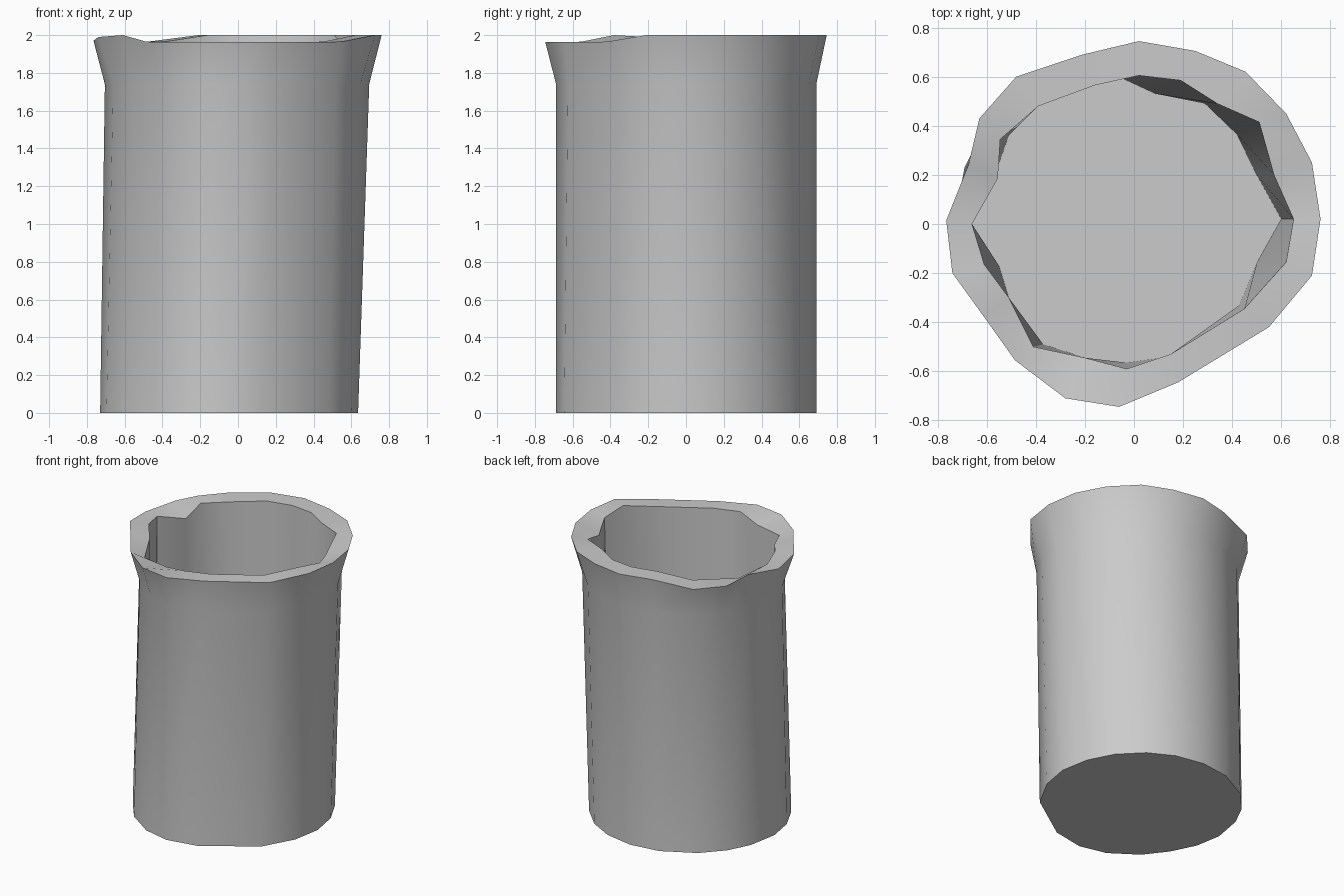
import bpy, bmesh, math

if "Cube" in bpy.data.objects:
    bpy.data.objects.remove(bpy.data.objects["Cube"])

# Uneven hand-made rim: outer lip (x, y, z), inner lip and floor edge (x, y)
lip = [(.76, .02, 2), (.725, .25, 2), (.62, .45, 2), (.455, .62, 2), (.25, .705, 2),
       (.02, .745, 2), (-.21, .69, 2), (-.48, .6, 1.965), (-.63, .43, 1.965),
       (-.675, .24, 1.99), (-.765, .015, 1.97), (-.74, -.2, 1.99), (-.61, -.38, 2),
       (-.485, -.555, 1.965), (-.28, -.71, 1.963), (-.06, -.745, 1.963),
       (.18, -.645, 1.963), (.55, -.42, 1.965), (.725, -.21, 2)]
inner = [(.65, .02), (.57, .2), (.51, .415), (.34, .49), (.19, .585), (.02, .605),
         (-.16, .565), (-.39, .48), (-.545, .345), (-.555, .185), (-.66, 0),
         (-.61, -.165), (-.51, -.3), (-.41, -.5), (-.2, -.545), (-.03, -.59),
         (.15, -.53), (.45, -.345), (.62, -.155)]
floor = [(.6, .02), (.5, .2), (.42, .365), (.29, .49), (.09, .53), (-.05, .595),
         (-.2, .6), (-.4, .48), (-.51, .36), (-.57, .19), (-.66, 0), (-.55, -.17),
         (-.51, -.3), (-.37, -.49), (-.2, -.545), (-.03, -.565), (.15, -.54),
         (.43, -.33), (.5, -.16)]
# Places where the inner lip sags below the outer lip
sag = {0: .03, 1: .07, 9: .08, 12: .04, 13: .04, 14: .035}
# Places where the wall is pressed in
dents = {11: .97, 12: .94, 13: .965, 16: .94, 17: .94, 18: .97}


def body_ring(z, cx, rx, ry, strength):
    """Rounded body section using the same spokes as the lip."""
    ring = []
    for i, (x, y, _) in enumerate(lip):
        a = math.atan2(y, x)
        k = 1 - (1 - dents.get(i, 1)) * strength
        ring.append((cx + k * rx * math.cos(a), k * ry * math.sin(a), z))
    return ring


# Leaning body, flared lip, flat rim and hollow inside
rings = [body_ring(0, -.047, .683, .69, .5),
         body_ring(1.74, -.005, .70, .69, 1),
         lip,
         [(x, y, lip[i][2] - sag.get(i, 0)) for i, (x, y) in enumerate(inner)],
         [(x, y, .12) for x, y in floor]]

bm = bmesh.new()
loops = [[bm.verts.new(p) for p in ring] for ring in rings]
n = len(lip)
for a, b in zip(loops, loops[1:]):
    for i in range(n):
        j = (i + 1) % n
        bm.faces.new((a[i], a[j], b[j], b[i]))
bm.faces.new(loops[0][::-1])
bm.faces.new(loops[-1])
bmesh.ops.recalc_face_normals(bm, faces=bm.faces)

mesh = bpy.data.meshes.new("cup")
bm.to_mesh(mesh)
bm.free()
cup = bpy.data.objects.new("cup", mesh)
bpy.context.collection.objects.link(cup)
bpy.context.view_layer.objects.active = cup
cup.select_set(True)
bpy.ops.object.shade_smooth_by_angle(angle=math.radians(42))
